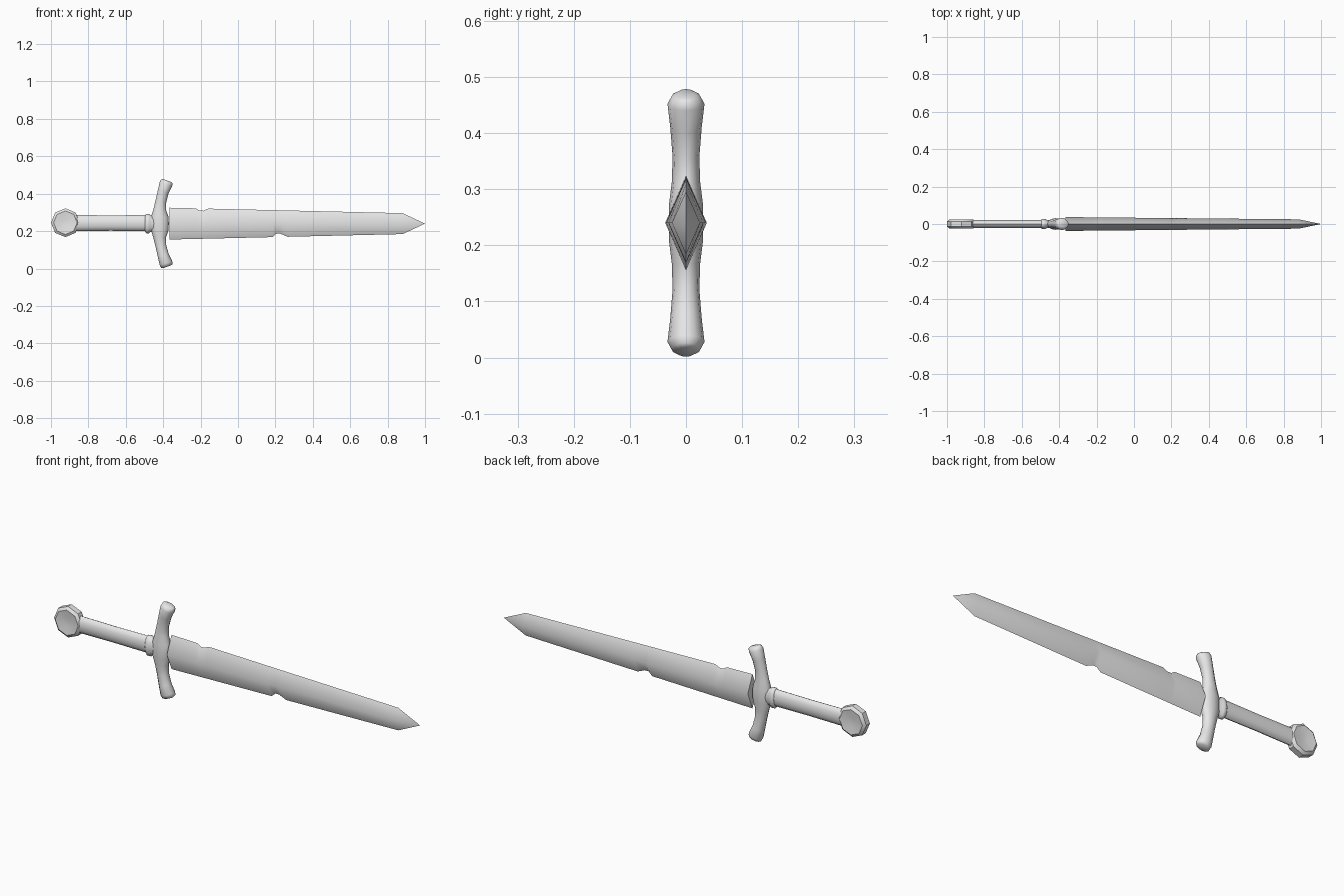
import bpy, bmesh, math
from mathutils import Vector

if "Cube" in bpy.data.objects:
    bpy.data.objects.remove(bpy.data.objects["Cube"])

ZC = 0.24  # height of the sword's long axis
steel = bpy.data.materials.new("grey_steel")
steel.diffuse_color = (0.8, 0.8, 0.8, 1)
steel.use_nodes = True
steel.node_tree.nodes["Principled BSDF"].inputs["Base Color"].default_value = steel.diffuse_color


def loft(name, rings, angle, tip=None):
    """Skin a list of closed rings, capping both ends (or closing on a tip point)."""
    bm = bmesh.new()
    loops = [[bm.verts.new(p) for p in ring] for ring in rings]
    n = len(loops[0])
    for a, b in zip(loops, loops[1:]):
        for i in range(n):
            j = (i + 1) % n
            bm.faces.new((a[i], a[j], b[j], b[i]))
    bm.faces.new(loops[0])
    if tip:
        t = bm.verts.new(tip)
        for i in range(n):
            bm.faces.new((loops[-1][i], loops[-1][(i + 1) % n], t))
    else:
        bm.faces.new(loops[-1])
    bmesh.ops.recalc_face_normals(bm, faces=bm.faces)
    me = bpy.data.meshes.new(name)
    bm.to_mesh(me)
    bm.free()
    me.materials.append(steel)
    ob = bpy.data.objects.new(name, me)
    bpy.context.collection.objects.link(ob)
    bpy.context.view_layer.objects.active = ob
    ob.select_set(True)
    bpy.ops.object.shade_smooth_by_angle(angle=math.radians(angle))
    ob.select_set(False)
    return ob


def oval(center, u, v, ru, rv, n, turn=0.0):
    return [Vector(center) + Vector(u) * ru * math.cos(a) + Vector(v) * rv * math.sin(a)
            for a in (2 * math.pi * (i + turn) / n for i in range(n))]


# Blade: diamond section, with one chip in each cutting edge
def blade_ring(x, top_chip=0.0, bottom_chip=0.0):
    t = (x + 0.365) / 1.245
    half = 0.085 - 0.029 * t
    thick = 0.037 - 0.012 * t
    return [(x, 0, ZC + half - top_chip), (x, -thick, ZC),
            (x, 0, ZC - half + bottom_chip), (x, thick, ZC)]


stations = [(-0.365, 0, 0), (-0.225, 0, 0), (-0.205, 0.012, 0), (-0.185, 0.012, 0),
            (-0.16, 0, 0), (0.185, 0, 0), (0.205, 0, 0.018), (0.225, 0, 0.018),
            (0.265, 0, 0), (0.88, 0, 0)]
loft("blade", [blade_ring(*s) for s in stations], 60, tip=(1, 0, ZC))

# Crossguard: arms that sweep toward the blade and swell at the ends
arm = [  # height offset, x, half width, half depth, tilt of the section
    (0.0, -0.418, 0.048, 0.031, 0.0), (0.035, -0.418, 0.047, 0.030, 0.0),
    (0.075, -0.418, 0.034, 0.025, -0.10), (0.12, -0.412, 0.029, 0.024, -0.22),
    (0.17, -0.400, 0.030, 0.028, -0.32), (0.212, -0.385, 0.035, 0.033, -0.35),
    (0.225, -0.380, 0.033, 0.026, -0.35), (0.230, -0.378, 0.025, 0.016, -0.35)]


def guard_ring(h, x, w, d, tilt, side):
    u = (math.cos(tilt), 0, math.sin(tilt) * side)
    return oval((x, 0, ZC + h * side), u, (0, 1, 0), w, d, 12)


loft("crossguard", [guard_ring(*s, -1) for s in reversed(arm[1:])]
     + [guard_ring(*s, 1) for s in arm], 50)

# Grip and the collar between grip and guard
Y, Z = (0, 1, 0), (0, 0, 1)
loft("grip", [oval((x, 0, ZC + 0.003), Y, Z, 0.022, rz, 12)
              for x, rz in ((-0.87, 0.043), (-0.68, 0.041), (-0.48, 0.043))], 50)
loft("collar", [oval((x, 0, ZC), Y, Z, ry, rz, 12)
                for x, ry, rz in ((-0.497, 0.022, 0.044), (-0.490, 0.028, 0.052),
                                  (-0.476, 0.028, 0.052), (-0.468, 0.022, 0.044),
                                  (-0.44, 0.022, 0.044))], 50)

# Pommel: bevelled octagonal disc with shallow dished faces
X = (1, 0, 0)
loft("pommel", [oval((-0.923, y, ZC + 0.005), X, Z, r, r, 8)
                for y, r in ((-0.019, 0.02), (-0.025, 0.063), (-0.014, 0.077),
                             (0.014, 0.077), (0.025, 0.063), (0.019, 0.02))], 40)
